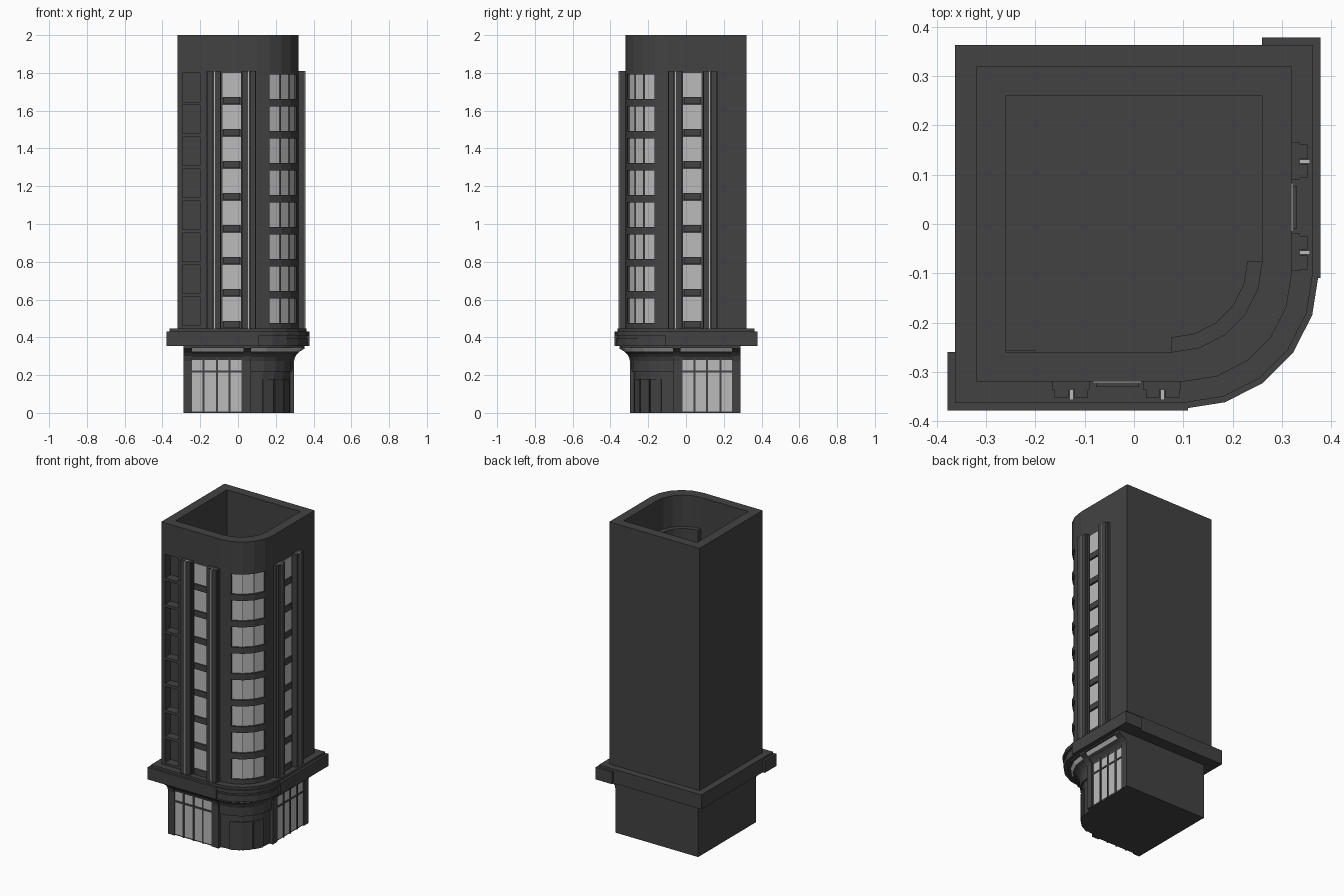
import bpy, bmesh, math
from mathutils import Matrix

if "Cube" in bpy.data.objects:
    bpy.data.objects.remove(bpy.data.objects["Cube"])


def material(name, v):
    m = bpy.data.materials.new(name)
    m.diffuse_color = (v, v, v, 1)
    m.use_nodes = True
    m.node_tree.nodes["Principled BSDF"].inputs["Base Color"].default_value = m.diffuse_color
    return m


DARK = material("dark_stone", 0.055)
LIGHT = material("pale_glass", 0.5)
# Reflection across the building's diagonal: front face -> right face
SWAP = Matrix(((0, -1, 0, 0), (-1, 0, 0, 0), (0, 0, 1, 0), (0, 0, 0, 1)))


def loft(bm, rings):
    rows = [[bm.verts.new(p) for p in r] for r in rings]
    n = len(rows[0])
    for a, b in zip(rows, rows[1:]):
        for i in range(n):
            j = (i + 1) % n
            bm.faces.new((a[i], a[j], b[j], b[i]))
    bm.faces.new(rows[0][::-1])
    bm.faces.new(rows[-1])


def prism(bm, pts, z0, z1):
    loft(bm, [[(x, y, z) for x, y in pts] for z in (z0, z1)])


def box(bm, x0, x1, y0, y1, z0, z1):
    prism(bm, [(x0, y0), (x1, y0), (x1, y1), (x0, y1)], z0, z1)


def arc(c, r, a0=0, a1=90, n=5):
    # angles measured from the front direction round to the right
    out = []
    for i in range(n + 1):
        a = math.radians(a0 + (a1 - a0) * i / n)
        out.append((c + r * math.sin(a), -c - r * math.cos(a)))
    return out


def arc_band(bm, c, r0, r1, z0, z1, a0=0, a1=90, n=5):
    prism(bm, arc(c, r1, a0, a1, n) + arc(c, r0, a0, a1, n)[::-1], z0, z1)


def outline(back, d, c):
    return [(-back, -d)] + arc(c, d - c) + [(d, back), (-back, back)]


def finish(bm, name, mat, both=False):
    if both:
        g = bmesh.ops.duplicate(bm, geom=bm.verts[:] + bm.edges[:] + bm.faces[:])["geom"]
        bmesh.ops.transform(bm, matrix=SWAP, verts=[e for e in g if isinstance(e, bmesh.types.BMVert)])
    bmesh.ops.recalc_face_normals(bm, faces=bm.faces[:])
    me = bpy.data.meshes.new(name)
    bm.to_mesh(me)
    bm.free()
    me.materials.append(mat)
    ob = bpy.data.objects.new(name, me)
    bpy.context.collection.objects.link(ob)
    return ob


TOPS = [0.614 + 0.1693 * i for i in range(8)]  # window head of each floor

# Hollow tower shaft with one rounded corner
bm = bmesh.new()
outer, inner = outline(0.32, 0.32, 0.10), outline(0.26, 0.26, 0.075)
rows = [[bm.verts.new((x, y, z)) for x, y in o]
        for o, z in ((outer, 0.44), (outer, 2.0), (inner, 2.0), (inner, 0.44))]
for k in range(4):
    a, b = rows[k], rows[(k + 1) % 4]
    for i in range(len(a)):
        j = (i + 1) % len(a)
        bm.faces.new((a[i], a[j], b[j], b[i]))
tower = finish(bm, "tower_shaft", DARK)

# Cutter for balcony niches and curved corner windows
bm = bmesh.new()
for t in TOPS:
    box(bm, -0.293, -0.20, -0.34, -0.264, t - 0.152, t)
    arc_band(bm, 0.10, 0.195, 0.25, t - 0.138, t - 0.008, 18, 72, 3)
cutter = finish(bm, "opening_cutter", DARK)
cutter.hide_render = True
cutter.hide_viewport = True
mod = tower.modifiers.new("openings", "BOOLEAN")
mod.object = cutter
mod.operation = "DIFFERENCE"
mod.solver = "EXACT"

# Curved corner glazing, mullions and interior backing
bm = bmesh.new()
for t in TOPS:
    arc_band(bm, 0.10, 0.192, 0.208, t - 0.138, t - 0.008, 18, 72, 3)
finish(bm, "corner_glass", LIGHT)
bm = bmesh.new()
for a in (36, 54):
    arc_band(bm, 0.10, 0.195, 0.212, TOPS[0] - 0.138, TOPS[-1], a - 0.6, a + 0.6, 1)
finish(bm, "corner_mullions", DARK)
bm = bmesh.new()
arc_band(bm, 0.075, 0.155, 0.187, 0.45, 1.80)
box(bm, -0.26, -0.20, -0.262, -0.257, 0.45, 1.80)
finish(bm, "interior_backing", DARK)

# Window columns on front and right faces
bm = bmesh.new()
for t in TOPS:
    box(bm, -0.083, 0.015, -0.323, -0.30, t - 0.127, t)
finish(bm, "column_glass", LIGHT, True)
bm = bmesh.new()
for t in TOPS:
    box(bm, -0.077, 0.010, -0.331, -0.30, t - 0.165, t - 0.127)
finish(bm, "window_spandrels", DARK, True)

# Stepped pilasters with pale centre strips
bm = bmesh.new()
for x in (-0.127, 0.058):
    box(bm, x - 0.039, x + 0.037, -0.337, -0.31, 0.44, 1.81)
    for s in (-1, 1):
        box(bm, x + s * 0.020 - 0.014, x + s * 0.020 + 0.014, -0.352, -0.33, 0.44, 1.81)
finish(bm, "pilasters", DARK, True)
bm = bmesh.new()
for x in (-0.127, 0.058):
    box(bm, x - 0.004, x + 0.004, -0.357, -0.33, 0.44, 1.81)
finish(bm, "pilaster_strips", LIGHT, True)

# Ledge: body, face slabs and curved corner bands
bm = bmesh.new()
prism(bm, outline(0.363, 0.363, 0.10), 0.355, 0.447)
finish(bm, "ledge", DARK)
bm = bmesh.new()
box(bm, -0.378, 0.11, -0.378, -0.26, 0.355, 0.432)
finish(bm, "ledge_slabs", DARK, True)
bm = bmesh.new()
arc_band(bm, 0.10, 0.20, 0.275, 0.41, 0.432)
arc_band(bm, 0.10, 0.20, 0.269, 0.355, 0.395)
finish(bm, "corner_bands", DARK)

# Base with slightly set-back round entrance corner
bm = bmesh.new()
prism(bm, [(-0.288, -0.288), (0.06, -0.288)] + arc(0.07, 0.205)
      + [(0.288, -0.06), (0.288, 0.288), (-0.288, 0.288)], 0, 0.222)
finish(bm, "base", DARK)

# Cove flaring out beneath the ledge
bm = bmesh.new()
cove = [(0.22, 0.287), (0.275, 0.288), (0.295, 0.295), (0.312, 0.308), (0.325, 0.328), (0.325, 0.31), (0.356, 0.31)]
loft(bm, [[(x, y, z) for x, y in outline(0.288, d, 0.07)] for z, d in cove])
finish(bm, "cove", DARK)
bm = bmesh.new()
loft(bm, [[(x, y, z) for x, y in outline(0.286, d, 0.07)] for z, d in ((0.326, 0.327), (0.347, 0.342))])
finish(bm, "cove_light", LIGHT)
bm = bmesh.new()
prism(bm, outline(0.287, 0.352, 0.08), 0.346, 0.356)
finish(bm, "cove_rim", DARK)

# Shopfront glazing with mullions
bm = bmesh.new()
box(bm, -0.243, 0.028, -0.290, -0.27, 0.008, 0.293)
finish(bm, "shop_glass", LIGHT, True)
bm = bmesh.new()
for x in (-0.182, -0.112, -0.045, 0.024):
    box(bm, x - 0.005, x + 0.005, -0.295, -0.27, 0, 0.293)
box(bm, -0.243, 0.028, -0.294, -0.27, 0.213, 0.224)
finish(bm, "shop_mullions", DARK, True)

# Bracketed posts either side of each shopfront
bm = bmesh.new()
side = [(0.24, 0), (0.297, 0), (0.297, 0.275), (0.304, 0.30), (0.322, 0.322), (0.352, 0.34), (0.352, 0.356), (0.24, 0.356)]
for x0, x1 in ((-0.288, -0.243), (0.03, 0.07)):
    loft(bm, [[(x, -d, z) for d, z in side] for x in (x0, x1)])
finish(bm, "bracket_posts", DARK, True)

# Entrance doors round the corner
bm = bmesh.new()
for a in (17, 36.5, 56):
    arc_band(bm, 0.07, 0.19, 0.212, 0, 0.18, a, a + 17, 1)
finish(bm, "entrance_doors", DARK)
